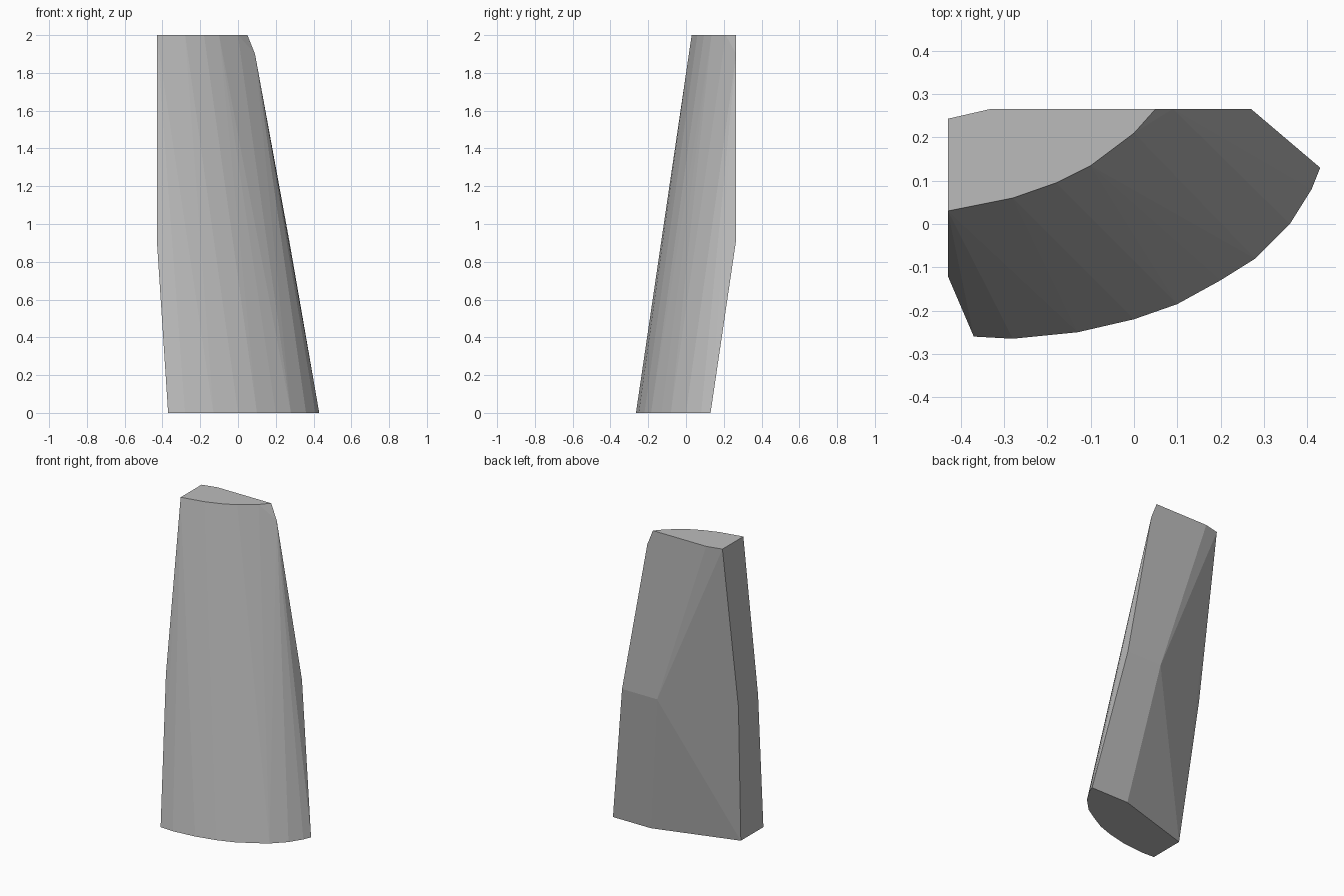
import bpy
import bmesh
import math

default_cube = bpy.data.objects.get("Cube")
if default_cube:
    bpy.data.objects.remove(default_cube, do_unlink=True)

# One plain stone colour
grey = bpy.data.materials.new("plain_grey")
grey.use_nodes = True
colour = (0.5, 0.5, 0.5, 1)
grey.diffuse_color = colour
grey.node_tree.nodes["Principled BSDF"].inputs["Base Color"].default_value = colour

LEFT, BACK, HEIGHT, WAIST = -.43, .266, 2, .92

# Curved front edge of the foot, then its two back corners
foot_front = [(-.37, -.26), (-.28, -.265), (-.13, -.25), (0, -.22), (.1, -.185),
              (.2, -.13), (.28, -.08), (.36, 0), (.41, .08), (.43, .13)]
foot_back = [(.16, .13), (-.37, -.03)]

# Curved front edge of the top, then its back corners
top_front = [(LEFT, .03), (-.28, .06), (-.18, .095), (-.1, .135), (0, .21), (.05, BACK)]
top_back = [(-.33, BACK), (LEFT, .243)]

# Corners where the cut side and back planes meet the tapering lower half
waist = [(LEFT, -.12), (LEFT, .08), (.02, BACK), (.27, BACK)]
shoulder = [(.09, BACK)]


def add_level(bm, outline, z):
    """Place the corners of one horizontal outline."""
    for x, y in outline:
        bm.verts.new((x, y, z))


# Faceted leaning block wrapped around the outlines
bm = bmesh.new()
add_level(bm, foot_front + foot_back, 0)
add_level(bm, waist, WAIST)
add_level(bm, shoulder, 1.9)
add_level(bm, top_front + top_back, HEIGHT)
hull = bmesh.ops.convex_hull(bm, input=bm.verts[:])
loose = [v for v in bm.verts if not v.link_faces]
bmesh.ops.delete(bm, geom=loose, context="VERTS")

# Merge the triangles of each flat cut
bmesh.ops.dissolve_limit(bm, angle_limit=math.radians(1),
                         verts=bm.verts[:], edges=bm.edges[:])
bmesh.ops.recalc_face_normals(bm, faces=bm.faces[:])

mesh = bpy.data.meshes.new("leaning_block")
bm.to_mesh(mesh)
bm.free()
mesh.materials.append(grey)
block = bpy.data.objects.new("leaning_block", mesh)
bpy.context.collection.objects.link(block)
